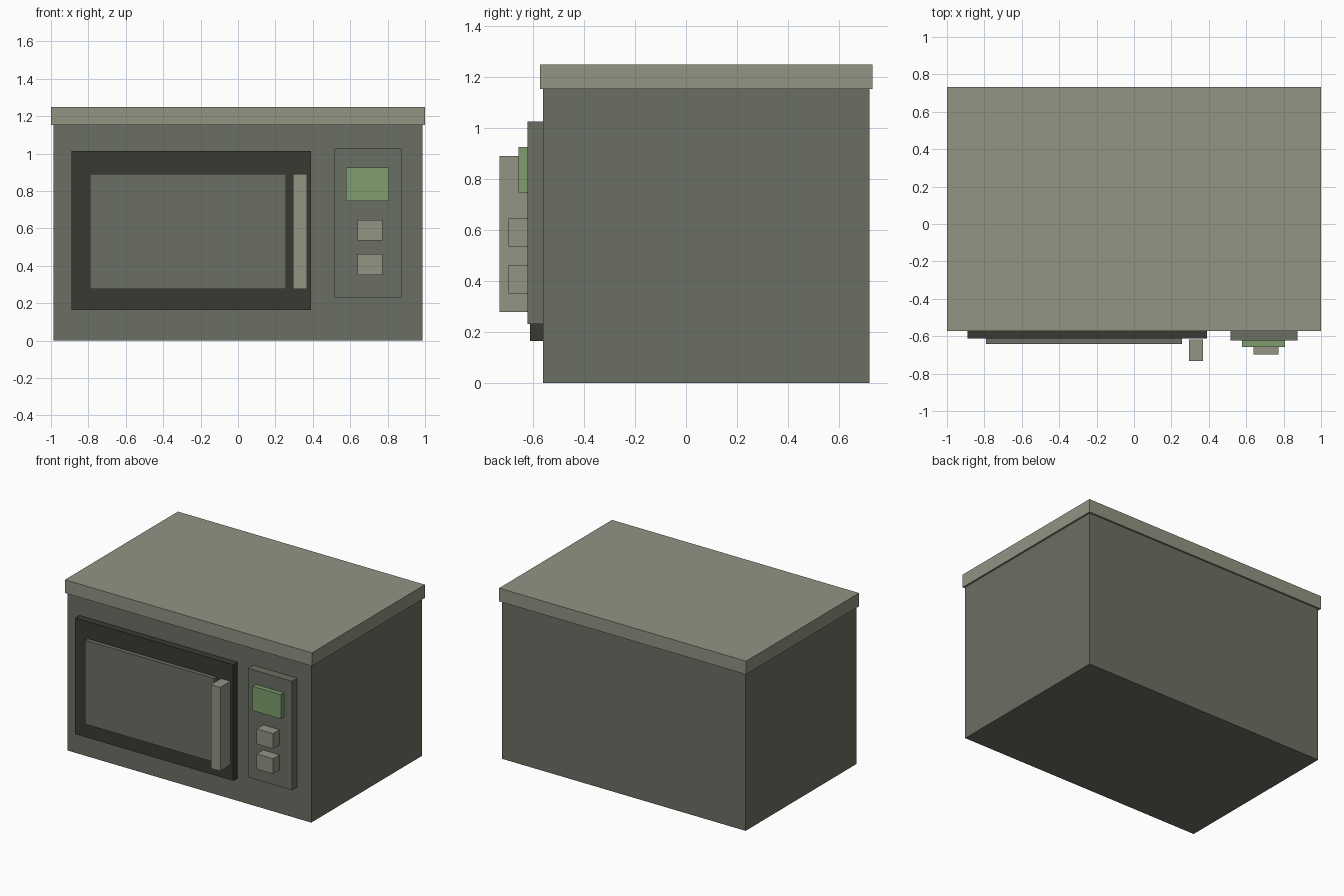
import bpy
import bmesh
from mathutils import Vector

cube = bpy.data.objects.get("Cube")
if cube:
    bpy.data.objects.remove(cube, do_unlink=True)


def linear(v):
    v /= 255
    return v / 12.92 if v <= 0.04045 else ((v + 0.055) / 1.055) ** 2.4


def material(name, r, g, b):
    m = bpy.data.materials.new(name)
    m.use_nodes = True
    colour = (linear(r), linear(g), linear(b), 1)
    m.diffuse_color = colour
    m.node_tree.nodes["Principled BSDF"].inputs["Base Color"].default_value = colour
    return m


def box(name, mat, x, y, z):
    """Box spanning the given (min, max) range on each axis."""
    low, high = (Vector(c) for c in zip(x, y, z))
    bm = bmesh.new()
    bmesh.ops.create_cube(bm, size=1)
    bmesh.ops.scale(bm, vec=high - low, verts=bm.verts)
    bmesh.ops.translate(bm, vec=(low + high) / 2, verts=bm.verts)
    mesh = bpy.data.meshes.new(name)
    bm.to_mesh(mesh)
    bm.free()
    mesh.materials.append(mat)
    obj = bpy.data.objects.new(name, mesh)
    bpy.context.collection.objects.link(obj)
    return obj


beige = material("warm grey", 147, 147, 131)
grey = material("olive grey", 107, 111, 99)
dark = material("charcoal", 58, 58, 52)
green = material("screen green", 126, 158, 110)

# Casing and overhanging lid
FRONT = -0.562
box("body", grey, (-0.987, 0.987), (FRONT, 0.72), (0, 1.153))
box("lid", beige, (-1, 1), (-0.573, 0.733), (1.153, 1.25))

# Door with raised window and upright handle
DOOR = -0.612
box("door", dark, (-0.89, 0.39), (DOOR, FRONT), (0.165, 1.015))
box("window", grey, (-0.79, 0.257), (-0.642, DOOR), (0.277, 0.89))
box("handle", beige, (0.293, 0.37), (-0.733, -0.617), (0.277, 0.89))

# Control panel with screen and two buttons
PANEL = -0.623
box("control_panel", grey, (0.517, 0.873), (PANEL, FRONT), (0.23, 1.027))
box("screen", green, (0.578, 0.807), (-0.657, PANEL), (0.747, 0.925))
for name, z in (("upper_button", 0.535), ("lower_button", 0.351)):
    box(name, beige, (0.64, 0.772), (-0.698, PANEL), (z, z + 0.111))
